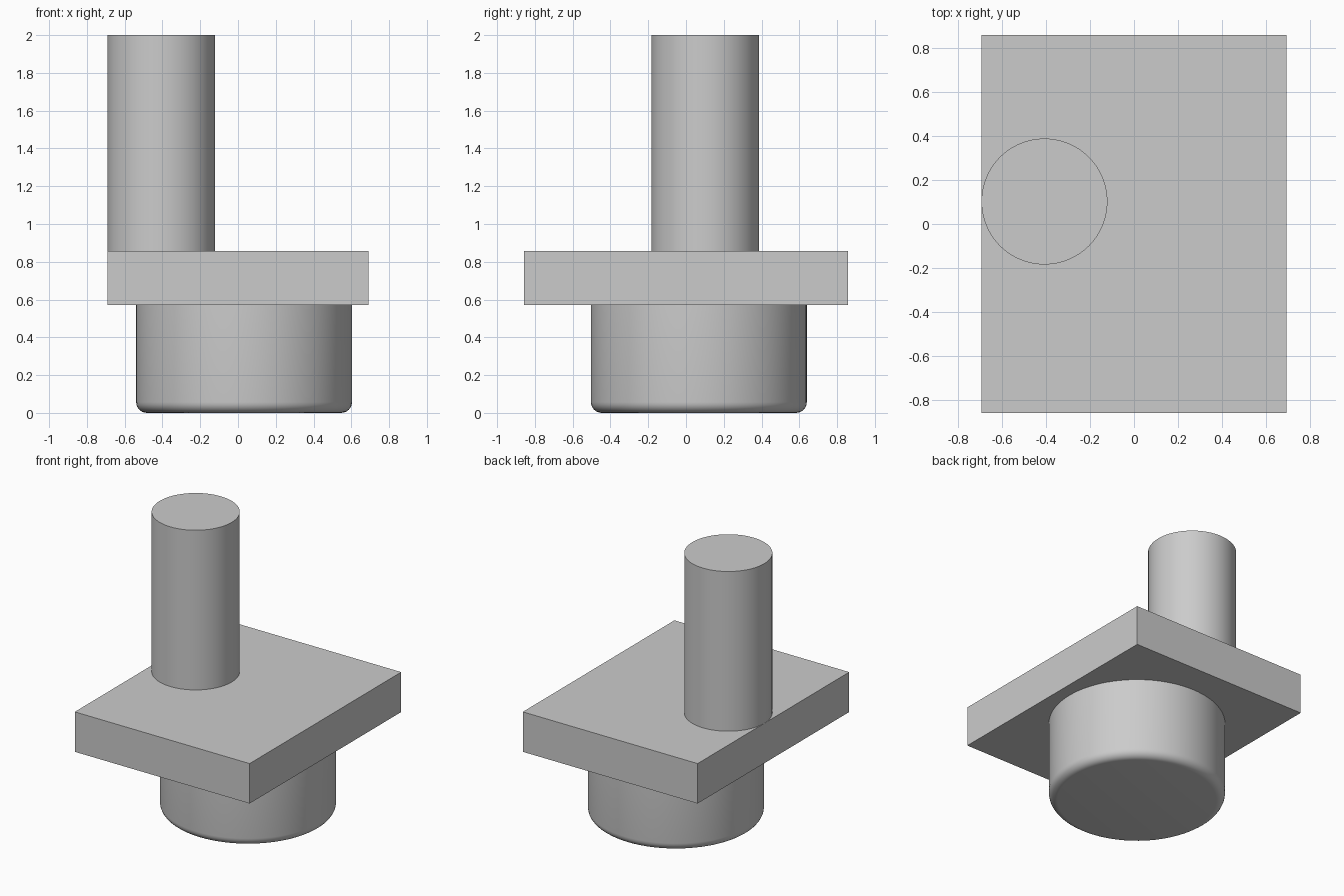
import bpy
import math

default = bpy.data.objects.get("Cube")
if default:
    bpy.data.objects.remove(default, do_unlink=True)

# Single plain grey for the whole part
grey = bpy.data.materials.new("light_grey")
grey.use_nodes = True
grey.diffuse_color = (0.6, 0.6, 0.6, 1)
grey.node_tree.nodes["Principled BSDF"].inputs["Base Color"].default_value = (0.6, 0.6, 0.6, 1)

UNIT = 2 / 7                 # plate thickness
PLATE_BOTTOM = 2 * UNIT
PLATE_TOP = 3 * UNIT


def cylinder(name, x, y, radius, bottom, top):
    bpy.ops.mesh.primitive_cylinder_add(
        vertices=96, radius=radius, depth=top - bottom,
        location=(x, y, (bottom + top) / 2))
    obj = bpy.context.object
    obj.name = name
    obj.data.materials.append(grey)
    return obj


def smooth(obj):
    bpy.ops.object.select_all(action="DESELECT")
    obj.select_set(True)
    bpy.context.view_layer.objects.active = obj
    bpy.ops.object.shade_smooth_by_angle(angle=math.radians(30))


# Rectangular plate
bpy.ops.mesh.primitive_cube_add(size=1, location=(0, 0, (PLATE_BOTTOM + PLATE_TOP) / 2))
plate = bpy.context.object
plate.name = "plate"
plate.scale = (1.384, 6 * UNIT, UNIT)
bpy.ops.object.transform_apply(location=False, rotation=False, scale=True)
plate.data.materials.append(grey)

# Tall post, tangent to the right edge of the plate
post = cylinder("post", -0.692 + UNIT, 0.102, UNIT, PLATE_TOP, 2)
smooth(post)

# Wide boss underneath, with its lower rim rounded
boss = cylinder("boss", 0.032, 0.068, 2 * UNIT, 0, PLATE_BOTTOM)
weights = boss.data.attributes.new("bevel_weight_edge", "FLOAT", "EDGE")
for edge in boss.data.edges:
    if all(boss.data.vertices[v].co.z < 0 for v in edge.vertices):
        weights.data[edge.index].value = 1
bevel = boss.modifiers.new("rounded_rim", "BEVEL")
bevel.limit_method = "WEIGHT"
bevel.width = 0.2 * UNIT
bevel.segments = 6
bpy.ops.object.modifier_apply(modifier=bevel.name)
smooth(boss)
